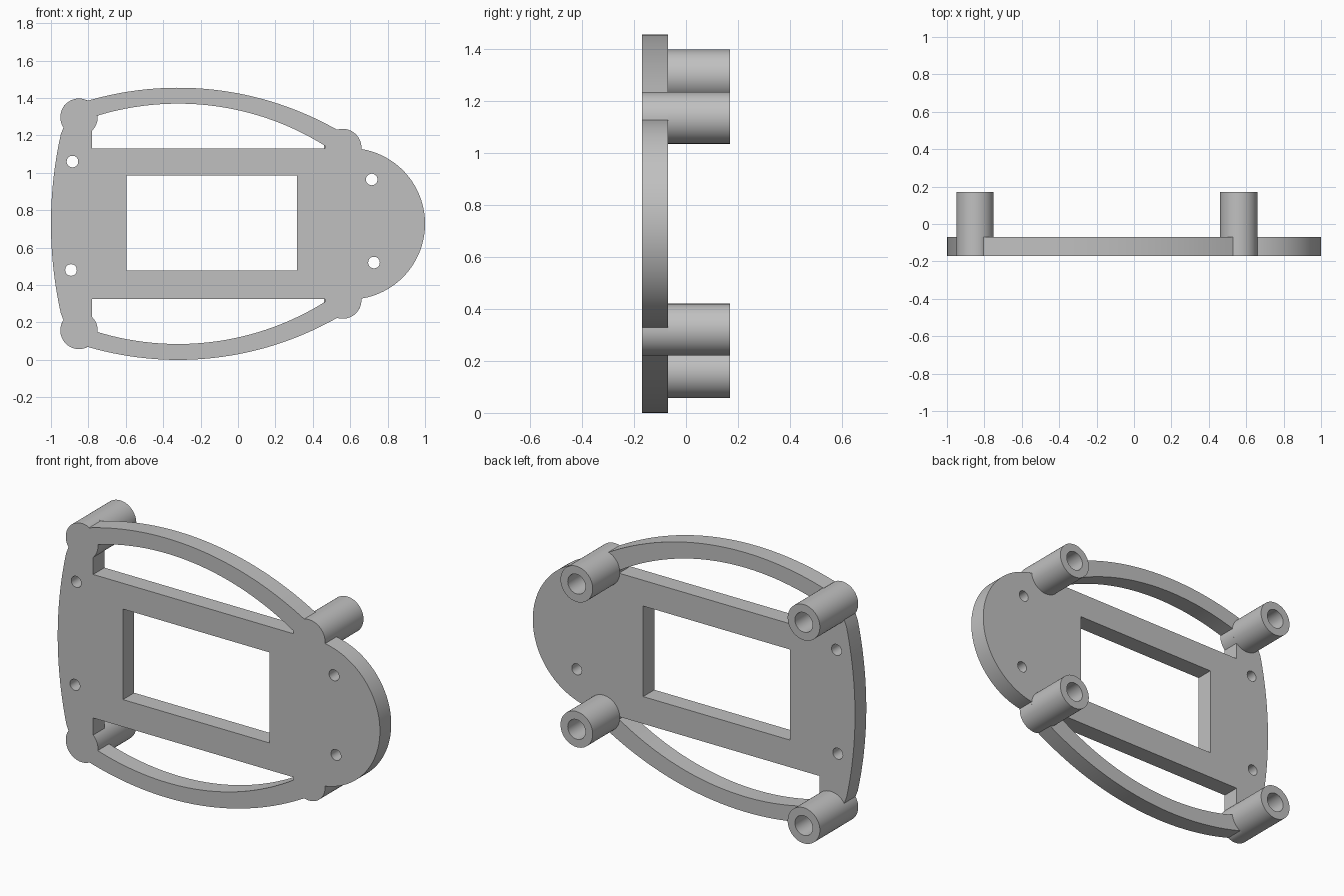
import bpy, bmesh, math
from mathutils import Matrix

cube = bpy.data.objects.get("Cube")
if cube:
    bpy.data.objects.remove(cube, do_unlink=True)

MID = 0.7275                          # height of the mirror plane
FRONT, PLATE_BACK, POST_BACK = -0.17, -0.07, 0.17
POST_R, BORE_R = 0.1, 0.055
LEFT_POST, RIGHT_POST = (-0.85, 0.57), (0.56, 0.4075)

grey = bpy.data.materials.new("grey plastic")
grey.use_nodes = True
COLOUR = (0.53, 0.53, 0.53, 1)
grey.diffuse_color = COLOUR
grey.node_tree.nodes["Principled BSDF"].inputs["Base Color"].default_value = COLOUR


def arc(centre, radius, start, end, n, ccw=True):
    """Arc about centre, between the directions of two points."""
    a, b = (math.atan2(p[1] - centre[1], p[0] - centre[0]) for p in (start, end))
    if ccw and b <= a:
        b += 2 * math.pi
    if not ccw and b >= a:
        b -= 2 * math.pi
    return [(centre[0] + radius * math.cos(a + (b - a) * i / n),
             centre[1] + radius * math.sin(a + (b - a) * i / n)) for i in range(n + 1)]


def circle(centre, radius, n=32):
    return [(centre[0] + radius * math.cos(2 * math.pi * i / n),
             centre[1] + radius * math.sin(2 * math.pi * i / n)) for i in range(n)]


def flip(points):
    return [(x, -z) for x, z in reversed(points)]


def finish(obj, mesh_bm):
    bmesh.ops.remove_doubles(mesh_bm, verts=mesh_bm.verts, dist=1e-5)
    bmesh.ops.recalc_face_normals(mesh_bm, faces=mesh_bm.faces)
    mesh_bm.to_mesh(obj.data)
    mesh_bm.free()
    obj.data.materials.clear()
    obj.data.materials.append(grey)
    bpy.ops.object.select_all(action='DESELECT')
    obj.select_set(True)
    bpy.context.view_layer.objects.active = obj
    bpy.ops.object.shade_smooth_by_angle(angle=math.radians(30))


# Upper half of the outline, from the round end to the wide end
a, b, c, d = (0.66, 0.40), (0.53, 0.503), (-0.805, 0.657), (-0.94, 0.51)
half = arc((0.595, 0), 0.405, (1, 0), a, 32)
half += arc(RIGHT_POST, POST_R, a, b, 16)[1:]
half += arc((-0.32, -0.9905), 1.718, b, c, 40)[1:]
half += arc(LEFT_POST, POST_R, c, d, 24)[1:]
half += arc((1.2, 0), 2.2, d, (-1, 0), 16)[1:]
outline = half + flip(half)[1:-1]

# Curved side window, notched by the post at the wide end
e, f, g = (0.465, 0.418), (-0.755, 0.577), (-0.78, 0.4986)
window = [(-0.78, 0.4025), (0.465, 0.4025)]
window += arc((-0.32, -0.8375), 1.48, e, f, 40)
window += arc(LEFT_POST, POST_R, f, g, 10, ccw=False)

# Central opening and screw holes
opening = [(-0.595, -0.25), (0.315, -0.25), (0.315, 0.258), (-0.595, 0.258)]
screws = [(-0.885, 0.333), (-0.893, -0.247), (0.715, 0.237), (0.727, -0.207)]
loops = [outline, window, flip(window), opening] + [circle(s, 0.031) for s in screws]

# Face plate: filled profile, extruded
curve = bpy.data.curves.new("plate_profile", 'CURVE')
curve.dimensions = '2D'
curve.fill_mode = 'BOTH'
curve.extrude = (PLATE_BACK - FRONT) / 2
for loop in loops:
    spline = curve.splines.new('POLY')
    spline.points.add(len(loop) - 1)
    for point, (x, z) in zip(spline.points, loop):
        point.co = (x, z, 0, 1)
    spline.use_cyclic_u = True
profile = bpy.data.objects.new("plate_profile", curve)
bpy.context.collection.objects.link(profile)
graph = bpy.context.evaluated_depsgraph_get()
mesh = bpy.data.meshes.new_from_object(profile.evaluated_get(graph))
bpy.data.objects.remove(profile, do_unlink=True)
plate = bpy.data.objects.new("face_plate", mesh)
bpy.context.collection.objects.link(plate)
bm = bmesh.new()
bm.from_mesh(mesh)
bm.transform(Matrix.Translation((0, (FRONT + PLATE_BACK) / 2, MID))
             @ Matrix.Rotation(math.pi / 2, 4, 'X'))
finish(plate, bm)


# Hollow mounting posts behind the plate
def post(name, x, z):
    bm = bmesh.new()
    rings = [[bm.verts.new((px, y, pz)) for px, pz in circle((x, z), r, 48)]
             for r, y in ((POST_R, PLATE_BACK), (POST_R, POST_BACK),
                          (BORE_R, POST_BACK), (BORE_R, PLATE_BACK))]
    for k in range(4):
        r0, r1 = rings[k], rings[(k + 1) % 4]
        for i in range(48):
            j = (i + 1) % 48
            bm.faces.new((r0[i], r0[j], r1[j], r1[i]))
    obj = bpy.data.objects.new(name, bpy.data.meshes.new(name))
    bpy.context.collection.objects.link(obj)
    finish(obj, bm)


for side, (x, v) in (("right", LEFT_POST), ("left", RIGHT_POST)):
    post("upper_" + side + "_post", x, MID + v)
    post("lower_" + side + "_post", x, MID - v)
